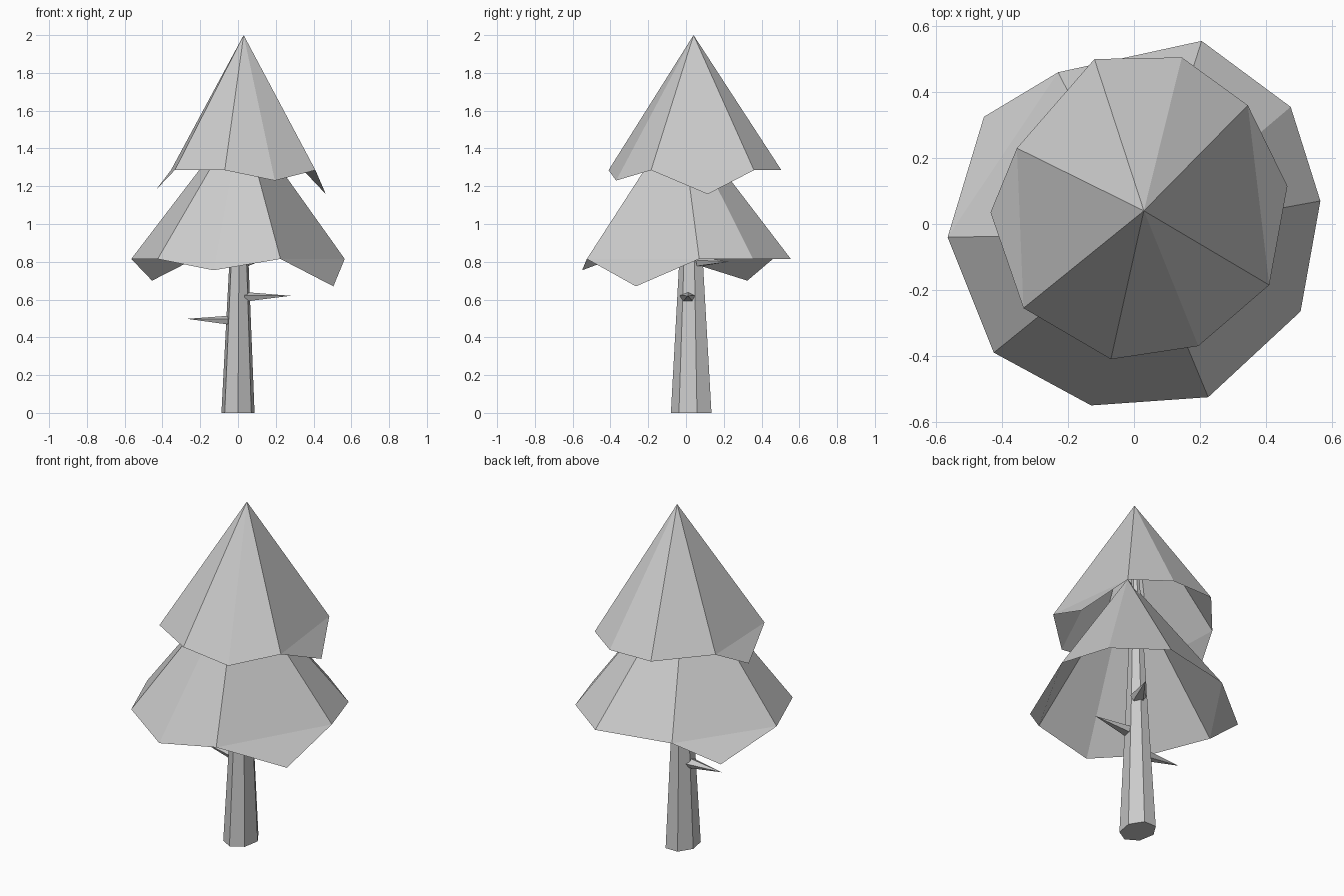
import bpy, bmesh, math
from mathutils import Vector

if "Cube" in bpy.data.objects:
    bpy.data.objects.remove(bpy.data.objects["Cube"])


def make(name, verts, faces):
    mesh = bpy.data.meshes.new(name)
    mesh.from_pydata(verts, [], faces)
    bm = bmesh.new()
    bm.from_mesh(mesh)
    bmesh.ops.recalc_face_normals(bm, faces=bm.faces)
    bm.to_mesh(mesh)
    bm.free()
    obj = bpy.data.objects.new(name, mesh)
    bpy.context.collection.objects.link(obj)
    return obj


def tier(name, apex, level, rim, drops, flaps):
    """Open foliage cone; 'drops' lower rim points, 'flaps' hang below a main side."""
    n = len(rim)
    verts = [(x, y, drops.get(i, level)) for i, (x, y) in enumerate(rim)] + [apex]
    main = [i for i in range(n) if i not in flaps]
    faces = [(a, b, n) for a, b in zip(main, main[1:] + main[:1])]
    faces += [((i - 1) % n, i, (i + 1) % n) for i in flaps]
    return make(name, verts, faces)


def spike(name, base, tip, width, height, sides=5):
    """Broken twig: thin pyramid from the trunk to a point."""
    base, tip = Vector(base), Vector(tip)
    side = (tip - base).cross(Vector((0, 0, 1))).normalized()
    up = side.cross(tip - base).normalized()
    ring = [base + side * width * math.cos(t) + up * height * math.sin(t)
            for t in (math.tau * i / sides + math.pi / 2 for i in range(sides))]
    faces = [(i, (i + 1) % sides, sides) for i in range(sides)]
    make(name, ring + [tip], faces + [tuple(range(sides))])


# tapered seven-sided trunk: (z, centre x, centre y, radius x, radius y)
rings = [(0, 0.0, 0.033, 0.09, 0.113), (0.8, 0.005, 0.03, 0.052, 0.066),
         (1.75, 0.015, 0.03, 0.012, 0.012)]
S = 7
verts = [(cx + rx * math.cos(t), cy + ry * math.sin(t), z)
         for z, cx, cy, rx, ry in rings
         for t in (math.tau * i / S - math.pi / 2 for i in range(S))]
faces = [(r * S + i, r * S + (i + 1) % S, (r + 1) * S + (i + 1) % S, (r + 1) * S + i)
         for r in range(len(rings) - 1) for i in range(S)]
faces += [tuple(range(S)), tuple(range(S * (len(rings) - 1), S * len(rings)))]
make("trunk", verts, faces)

# foliage tiers
tier("lower_foliage", (0.02, -0.03, 1.58), 0.815,
     [(0.565, 0.07), (0.475, 0.355), (0.205, 0.555), (-0.23, 0.46), (-0.455, 0.325),
      (-0.565, -0.04), (-0.425, -0.39), (-0.13, -0.55), (0.225, -0.525), (0.505, -0.265)],
     {4: 0.70, 7: 0.755, 9: 0.67}, [4, 9])
tier("upper_foliage", (0.03, 0.04, 2.0), 1.285,
     [(0.465, 0.115), (0.345, 0.36), (0.145, 0.505), (-0.12, 0.50), (-0.355, 0.23),
      (-0.435, 0.035), (-0.335, -0.255), (-0.07, -0.41), (0.195, -0.37), (0.41, -0.185)],
     {0: 1.158, 5: 1.18, 8: 1.23}, [0, 5])

# twigs on the trunk
spike("right_twig", (0.035, 0.01, 0.612), (0.28, 0.01, 0.62), 0.045, 0.028)
spike("left_twig", (-0.03, 0.03, 0.488), (-0.27, 0.05, 0.498), 0.045, 0.028)
spike("back_twig", (0.03, 0.07, 0.80), (0.11, 0.225, 0.80), 0.045, 0.028)
